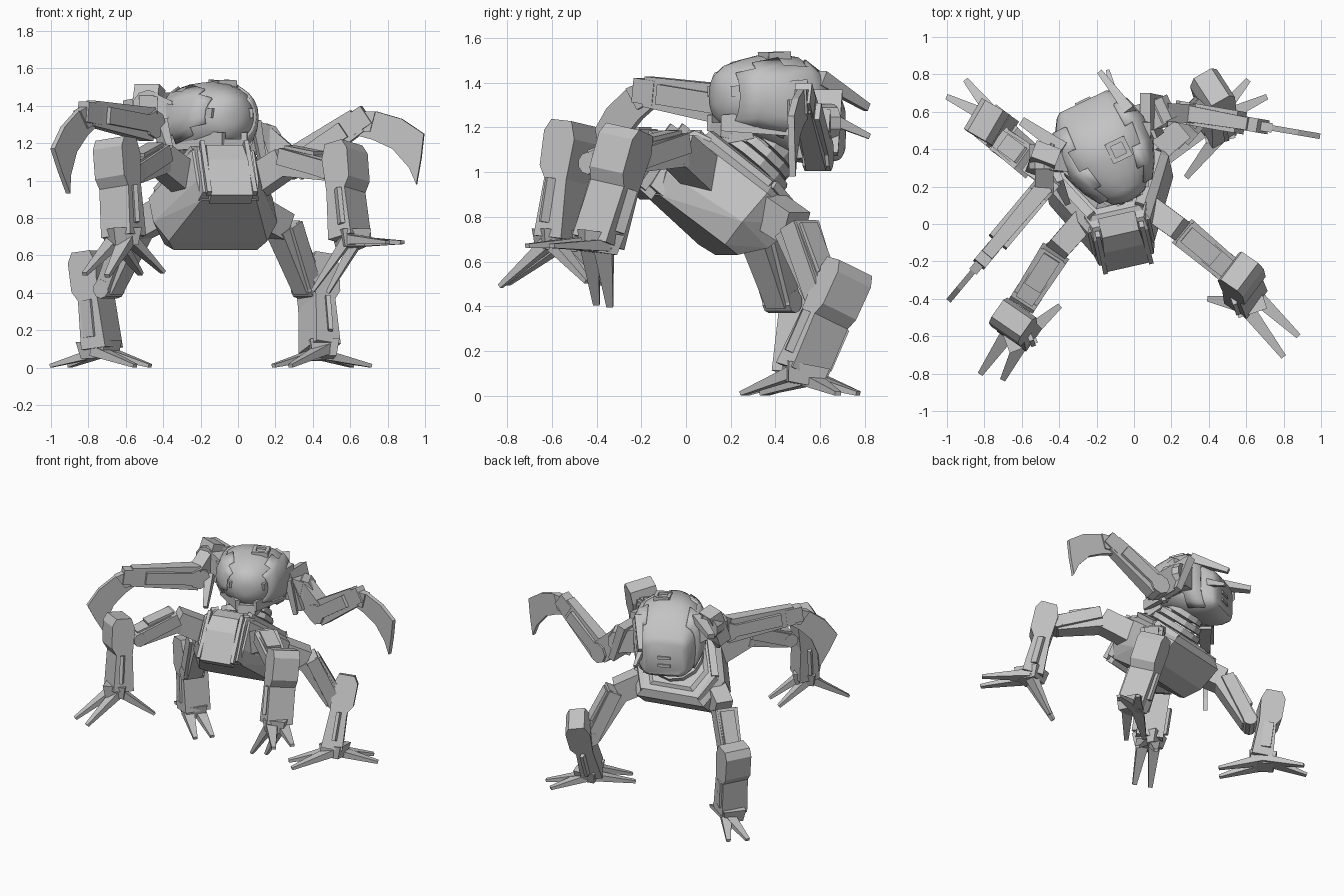
import bpy, bmesh, math
from mathutils import Vector as V

if "Cube" in bpy.data.objects:
    bpy.data.objects.remove(bpy.data.objects["Cube"], do_unlink=True)

grey = bpy.data.materials.new("plain_grey")
grey.use_nodes = True
grey.diffuse_color = (0.55, 0.55, 0.55, 1)
grey.node_tree.nodes["Principled BSDF"].inputs["Base Color"].default_value = (0.55, 0.55, 0.55, 1)
UP = V((0, 0, 1))


def finish(name, bm):
    bmesh.ops.recalc_face_normals(bm, faces=bm.faces)
    mesh = bpy.data.meshes.new(name)
    bm.to_mesh(mesh)
    bm.free()
    mesh.materials.append(grey)
    ob = bpy.data.objects.new(name, mesh)
    bpy.context.collection.objects.link(ob)
    return ob


def hull(name, pts):
    bm = bmesh.new()
    verts = [bm.verts.new(p) for p in pts]
    res = bmesh.ops.convex_hull(bm, input=verts)
    junk = {e for e in res["geom_interior"] + res["geom_unused"] if isinstance(e, bmesh.types.BMVert)}
    bmesh.ops.delete(bm, geom=list(junk), context="VERTS")
    bmesh.ops.dissolve_limit(bm, angle_limit=0.02, verts=bm.verts, edges=bm.edges)
    return finish(name, bm)


def axes(p, q):
    along = (q - p).normalized()
    side = along.cross(UP).normalized()
    return along, side, side.cross(along)


def beam(name, p, q, w, h, taper=1.0):
    """Box from p to q; w is across, h is upright, taper scales the far end."""
    p, q = V(p), V(q)
    _, side, top = axes(p, q)
    return hull(name, [c + side * (i * w * k / 2) + top * (j * h * k / 2)
                       for c, k in ((p, 1), (q, taper)) for i in (-1, 1) for j in (-1, 1)])


def prism(name, profile, origin, ax, ay, depth):
    """Flat profile in the plane ax, ay, thickened both ways."""
    n = ax.cross(ay).normalized()
    bm = bmesh.new()
    face = bm.faces.new([bm.verts.new(origin + ax * a + ay * b - n * depth / 2) for a, b in profile])
    ext = bmesh.ops.extrude_face_region(bm, geom=[face])
    bmesh.ops.translate(bm, vec=n * depth, verts=[e for e in ext["geom"] if isinstance(e, bmesh.types.BMVert)])
    return finish(name, bm)


def drum(name, centre, axis, radius, depth, sides=10):
    bm = bmesh.new()
    bmesh.ops.create_cone(bm, cap_ends=True, segments=sides, radius1=radius, radius2=radius, depth=depth)
    ob = finish(name, bm)
    ob.rotation_euler = V(axis).to_track_quat("Z", "Y").to_euler()
    ob.location = centre
    return ob


# Body frame: pitched nose up and turned a little
C = V((-0.12, 0.17, 0.92))
F = V((0.16, -0.73, 0.66)).normalized()
L = V((0.975, 0.22, 0)).normalized()
U = L.cross(-F).normalized()


def body(a, l, u):
    return C + F * a + L * l + U * u


def body_hull(name, pts):
    return hull(name, [body(a, l * s, u) for a, l, u in pts for s in (-1, 1)])


body_hull("body", [(.23, .15, -.235), (-.12, .27, -.22), (-.2, .23, -.21),
                   (.28, .17, -.14), (-.1, .34, -.1), (-.28, .25, -.1),
                   (.3, .17, .06), (-.1, .34, .07), (-.32, .25, .08),
                   (.24, .13, .12), (-.1, .27, .13), (-.28, .2, .13)])
body_hull("deck_plate", [(.2, .1, .12), (-.08, .24, .12), (-.25, .17, .12),
                         (.18, .08, .15), (-.08, .2, .15), (-.22, .14, .15)])
body_hull("nose_block", [(.22, .165, -.23), (.29, .15, -.23), (.33, .15, .02), (.22, .17, .11), (.3, .14, .09)])
body_hull("nose_panel", [(.24, .115, -.27), (.31, .115, -.27), (.36, .11, -.06), (.35, .1, .05), (.27, .1, .12)])
for s, tag in ((-1, "right"), (1, "left")):
    beam(tag + "_nose_rail", body(.31, s * .125, -.26), body(.34, s * .12, .08), .025, .04)
    beam(tag + "_deck_rail_front", body(.24, s * .13, .12), body(-.1, s * .28, .12), .05, .04)
    beam(tag + "_deck_rail_rear", body(-.1, s * .28, .12), body(-.28, s * .2, .11), .05, .04)

# Legs
SHIN = [(-.05, 1), (.06, 1), (.09, .9), (.085, .6), (.05, .5), (.06, 0), (-.09, 0), (-.07, .5), (-.08, .85)]


def leg(tag, hip, mid, knee, top, foot, tips):
    hip, mid, knee, top, foot = map(V, (hip, mid, knee, top, foot))
    beam(tag + "_hip", hip, mid, .13, .16, .95)
    beam(tag + "_thigh", mid, knee, .13, .15, .8)
    _, side, nrm = axes(mid, knee)
    for s in (-1, 1):
        beam(tag + "_thigh_plate", mid + side * s * .07 + nrm * .03, knee + side * s * .06, .025, .09)
    beam(tag + "_thigh_guard", mid.lerp(knee, .05) + nrm * .075, mid.lerp(knee, .7) + nrm * .07, .1, .03)
    drum(tag + "_knee_joint", knee, side, .05, .15)
    # shin, with its thick outward-facing top
    rise = top - foot
    out = V((foot.x + .12, foot.y - .15, 0)).normalized()
    out = (out - rise.normalized() * out.dot(rise.normalized())).normalized()
    prism(tag + "_shin", SHIN, foot, out, rise, .19)
    across = out.cross(rise).normalized()
    for s in (-1, 1):
        beam(tag + "_shin_plate", foot + rise * .12 + across * s * .092, foot + rise * .5 + across * s * .092, .025, .07)
    beam(tag + "_ankle", foot + rise * .08, foot - UP * .05, .16, .19, .8)
    # claws
    for t in tips:
        t = V(t)
        spread = math.copysign(.04, (t - foot).dot(across))
        beam(tag + "_claw", foot + across * spread - UP * .01, t, .085, .055, .35)


leg("front_left", (.08, .09, .98), (.26, -.04, 1.1), (.5, -.24, 1.06),
    (.56, -.25, 1.19), (.61, -.4, .69),
    [(.88, -.6, .67), (.8, -.71, .67), (.4, -.4, .41), (.48, -.34, .4)])
leg("front_right", (-.27, .02, 1.0), (-.42, -.15, 1.12), (-.58, -.4, 1.04),
    (-.65, -.5, 1.22), (-.62, -.58, .7),
    [(-.82, -.8, .5), (-.7, -.83, .49), (-.4, -.44, .51), (-.52, -.38, .5)])
leg("back_left", (.06, .34, .85), (.24, .49, .75), (.37, .62, .42),
    (.41, .73, .58), (.45, .52, .1),
    [(.61, .77, .01), (.71, .68, .01), (.28, .25, .01), (.19, .34, .01)])
leg("back_right", (-.36, .2, .85), (-.54, .32, .75), (-.69, .43, .42),
    (-.79, .55, .62), (-.74, .51, .1),
    [(-.9, .77, .01), (-1, .68, .01), (-.55, .27, .01), (-.47, .36, .01)])

# Neck and chest
N = V((-.13, .28, 1.02))
for i in range(3):
    drum("neck_ring", N + U * (.03 + i * .055), U, .19 - i * .025, .04, 12)
beam("neck", N, N + UP * .25, .2, .22)

# Upper dome: rings along its own forward line, boxy and low at the back, blunt at the face.
# Each ring is distance, half width, half height, lift, squareness.
P = V((-.16, .42, 1.28))
T = V((.43, -.9, 0)).normalized()
S = T.cross(UP)
RINGS = [(-.26, .14, .12, -.09, .4), (-.24, .165, .145, -.085, .4), (-.17, .21, .195, -.05, .6), (-.05, .25, .235, .005, .8),
         (.07, .245, .215, .035, .9), (.18, .2, .17, .055, .9), (.26, .15, .14, .06, 1), (.31, .09, .1, .06, 1),
         (.325, .03, .04, .06, 1)]
SEGS = 24


def power(x, e):
    return math.copysign(abs(x) ** e, x)


def dome(name, scale, keep=None):
    bm = bmesh.new()
    rows = []
    for s, w, h, lift, e in RINGS:
        angles = [2 * math.pi * k / SEGS for k in range(SEGS)]
        rows.append([bm.verts.new(P + T * s * scale + S * w * scale * power(math.cos(g), e)
                                  + UP * (lift + h * scale * power(math.sin(g), e))) for g in angles])
    for i in range(len(rows) - 1):
        for k in range(SEGS):
            if keep is None or keep(i, k):
                n = (k + 1) % SEGS
                bm.faces.new((rows[i][k], rows[i][n], rows[i + 1][n], rows[i + 1][k]))
    if keep is None:
        bm.faces.new(rows[0])
        bm.faces.new(rows[-1])
    else:
        bmesh.ops.delete(bm, geom=[v for v in bm.verts if not v.link_faces], context="VERTS")
    ob = finish(name, bm)
    bpy.context.view_layer.objects.active = ob
    ob.select_set(True)
    bpy.ops.object.shade_smooth_by_angle(angle=math.radians(40))
    ob.select_set(False)
    if keep:
        ob.modifiers.new("thickness", "SOLIDIFY").thickness = .025
    return ob


dome("upper_dome", 1)
dome("left_armour", 1.05, lambda i, k: 8 + i % 2 <= k <= 13 + i % 3 and 2 <= i <= 5)
dome("right_armour", 1.05, lambda i, k: (k <= 3 - i % 2 or k >= 22 + i % 2) and 2 <= i <= 5)


def torso(f, s, z):
    return P + T * f + S * s + UP * z


# Hatch, back vent, face and jaw
for s in (-1, 1):
    beam("hatch_side", torso(0, -.06 + s * .045, .235), torso(.11, -.06 + s * .045, .23), .025, .05)
    beam("hatch_end", torso(.055 + s * .045, -.11, .235), torso(.055 + s * .045, -.01, .235), .025, .045)
    beam("vent_side", torso(-.26, s * .035, -.14), torso(-.26, s * .035, -.08), .02, .02)
    beam("vent_end", torso(-.26, -.045, -.11 + s * .03), torso(-.26, .045, -.11 + s * .03), .02, .02)
    beam("cheek", torso(.03, s * .21, -.06), torso(.32, s * .06, -.06), .05, .12, .6)
    beam("brow", torso(-.02, s * .25, .1), torso(.29, s * .1, .08), .07, .07, .7)
    beam("mandible", torso(.18, s * .08, -.1), torso(.34, s * .04, -.15), .04, .06, .4)
beam("jaw", torso(.05, 0, -.13), torso(.32, 0, -.09), .18, .09, .7)
beam("back_horn_left", (-.02, .6, 1.42), (-.18, .81, 1.29), .06, .07, .5)
beam("back_horn_low", (-.08, .6, 1.26), (-.14, .82, 1.16), .05, .06, .4)
beam("back_horn_right", (-.38, .4, 1.44), (-.6, .55, 1.41), .08, .06, .6)

# Arms with hooked blades
BLADE = [(0, .05), (.1, .05), (.24, .01), (.36, -.07), (.345, -.2), (.32, -.34), (.28, -.25), (.19, -.15), (.08, -.1), (0, -.08)]


def arm(tag, inner, shoulder, elbow, wrist, droop):
    inner, shoulder, elbow, wrist = map(V, (inner, shoulder, elbow, wrist))
    beam(tag + "_shoulder", inner, shoulder, .17, .18, .85)
    drum(tag + "_shoulder_joint", shoulder, axes(inner, shoulder)[1], .085, .13)
    beam(tag + "_upper_arm", shoulder, elbow, .1, .16)
    beam(tag + "_forearm", elbow, wrist, .09, .18, .75)
    along, side, top = axes(elbow, wrist)
    drum(tag + "_elbow_joint", elbow, side, .075, .12, 8)
    for s in (-1, 1):
        beam(tag + "_forearm_plate", elbow + side * s * .045, elbow.lerp(wrist, .8) + side * s * .045, .03, .09)
    beam(tag + "_wrist", wrist - along * .06, wrist + along * .06, .075, .11)
    flat = V((along.x, along.y, 0)).normalized()
    reach = flat * math.cos(droop) - UP * math.sin(droop)
    rise = UP * math.cos(droop) + flat * math.sin(droop)
    prism(tag + "_blade", BLADE, wrist, reach, rise, .03)
    prism(tag + "_blade_root", BLADE[:2] + [(.07, -.06), (0, -.06)], wrist, reach, rise, .05)


arm("left", (.0, .54, 1.25), (.13, .6, 1.22), (.29, .59, 1.08), (.64, .53, 1.32), 0)
arm("right", (-.34, .36, 1.32), (-.48, .36, 1.4), (-.48, .2, 1.3), (-.79, -.17, 1.36), .35)

# Shoulder guards
beam("right_shoulder_guard", (-.47, .38, 1.5), (-.5, .3, 1.27), .14, .1)
beam("left_shoulder_guard", (.06, .6, 1.36), (.16, .6, 1.08), .2, .06, .8)
beam("left_side_fin", (.09, .48, 1.32), (.14, .5, 1.06), .06, .05, .6)
beam("right_side_fin", (-.42, .26, 1.3), (-.36, .12, 1.12), .06, .1, .5)
